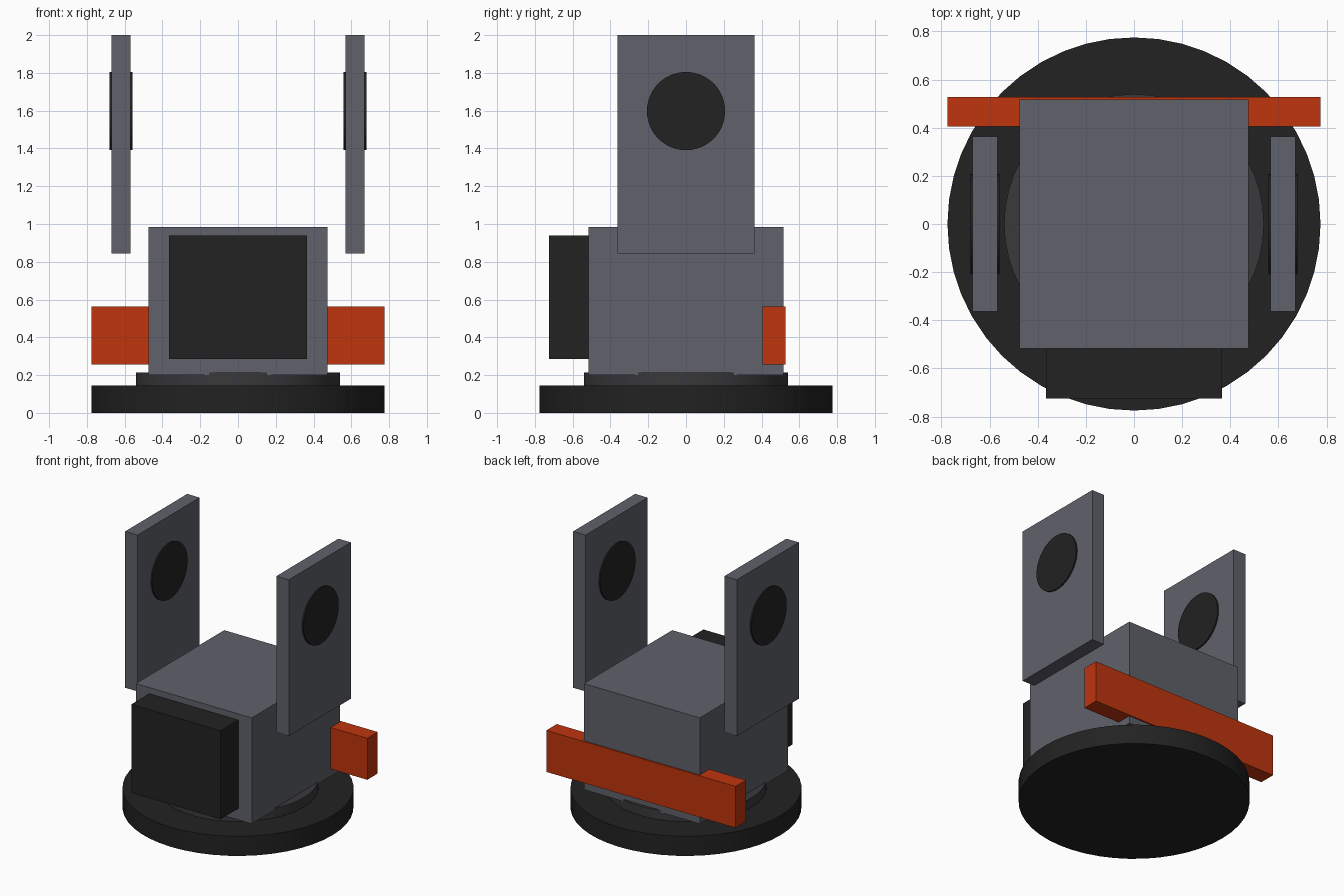
import bpy
from math import pi, radians

cube = bpy.data.objects.get("Cube")
if cube:
    bpy.data.objects.remove(cube, do_unlink=True)


def material(name, rgb):
    mat = bpy.data.materials.new(name)
    mat.use_nodes = True
    color = (*rgb, 1)
    mat.diffuse_color = color
    mat.node_tree.nodes["Principled BSDF"].inputs["Base Color"].default_value = color
    return mat


grey = material("steel grey", (0.115, 0.12, 0.145))
black = material("matte black", (0.016, 0.016, 0.016))
charcoal = material("charcoal", (0.042, 0.04, 0.043))
orange = material("burnt orange", (0.52, 0.035, 0.004))


def box(name, mat, low, high):
    center = [(a + b) / 2 for a, b in zip(low, high)]
    bpy.ops.mesh.primitive_cube_add(size=1, location=center)
    obj = bpy.context.object
    obj.name = name
    obj.scale = [b - a for a, b in zip(low, high)]
    bpy.ops.object.transform_apply(location=False, rotation=False, scale=True)
    obj.data.materials.append(mat)


def disc(name, mat, radius, depth, center, rotation=(0, 0, 0)):
    bpy.ops.mesh.primitive_cylinder_add(
        vertices=48, radius=radius, depth=depth, location=center, rotation=rotation)
    obj = bpy.context.object
    obj.name = name
    obj.data.materials.append(mat)
    bpy.ops.object.shade_smooth_by_angle(angle=radians(30))


# Round base and turntable
disc("base_plate", black, 0.775, 0.145, (0, 0, 0.0725))
disc("turntable_ring", charcoal, 0.54, 0.075, (0, 0, 0.1775))

# Body with front block and rear crossbar
box("body", grey, (-0.475, -0.517, 0.2), (0.475, 0.517, 0.985))
box("front_block", black, (-0.365, -0.725, 0.285), (0.365, -0.51, 0.94))
box("rear_crossbar", orange, (-0.775, 0.405, 0.255), (0.775, 0.527, 0.562))

# Upright side plates with pivot discs
for side, s in (("left", 1), ("right", -1)):
    inner, outer = sorted((s * 0.568, s * 0.67))
    box(side + "_side_plate", grey, (inner, -0.363, 0.843), (outer, 0.363, 2))
    disc(side + "_pivot", black, 0.207, 0.122, (s * 0.619, 0, 1.598), (0, pi / 2, 0))
